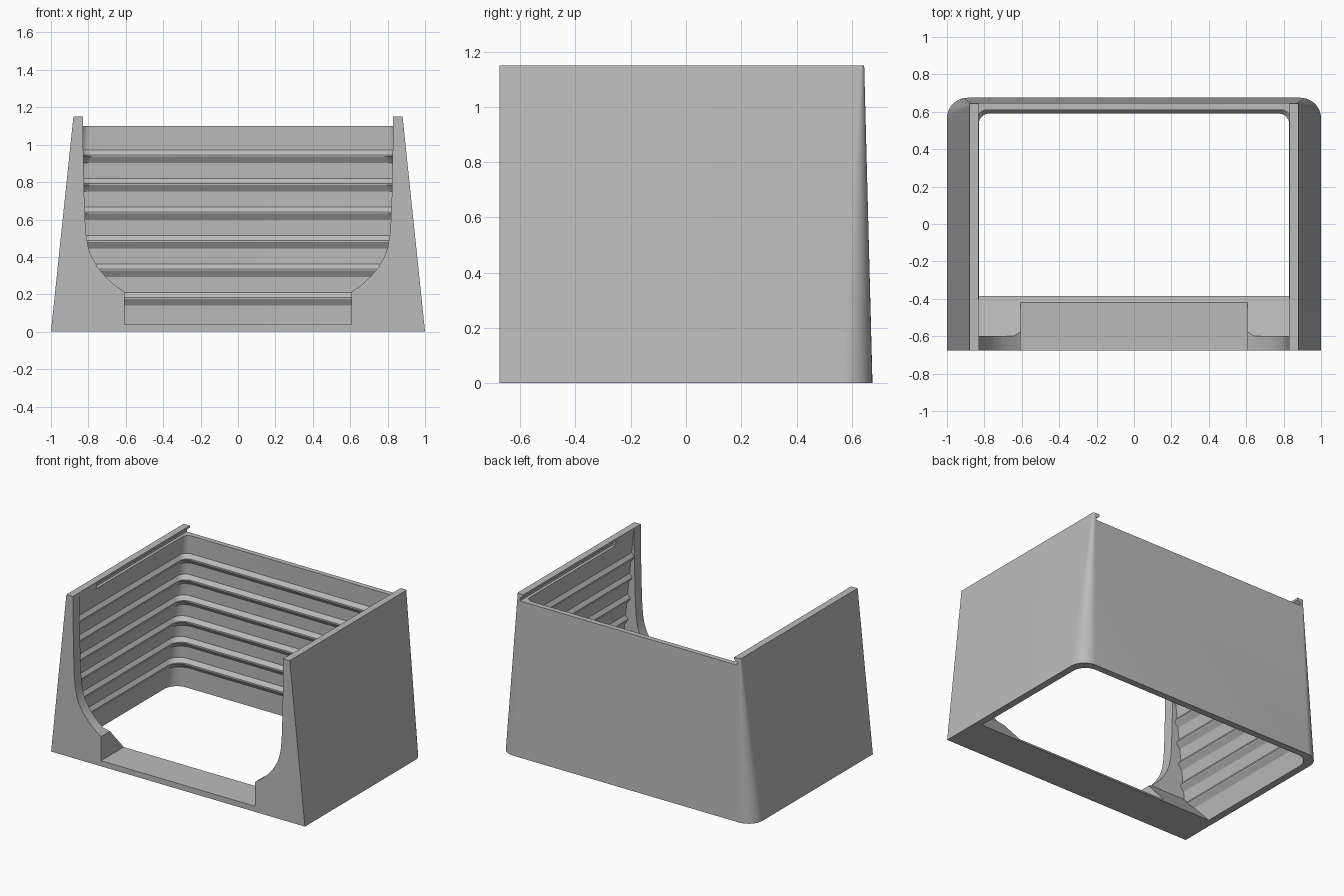
import bpy, bmesh, math

old = bpy.data.objects.get("Cube")
if old:
    bpy.data.objects.remove(old)

HEIGHT = 1.15
FRONT = -0.675


def lerp(a, b, z):
    return a + (b - a) * z / HEIGHT


def make_object(name, bm):
    bmesh.ops.recalc_face_normals(bm, faces=bm.faces)
    mesh = bpy.data.meshes.new(name)
    bm.to_mesh(mesh)
    bm.free()
    obj = bpy.data.objects.new(name, mesh)
    bpy.context.collection.objects.link(obj)
    return obj


def ring(z, half, front, back, radius, segments=10):
    """Plan outline: square front corners, rounded back corners."""
    right = [(half, front)]
    for i in range(segments + 1):
        a = math.pi / 2 * i / segments
        right.append((half - radius + radius * math.cos(a),
                      back - radius + radius * math.sin(a)))
    return [(x, y, z) for x, y in right] + [(-x, y, z) for x, y in reversed(right)]


def loft(name, rings):
    bm = bmesh.new()
    loops = [[bm.verts.new(p) for p in r] for r in rings]
    for low, high in zip(loops, loops[1:]):
        n = len(low)
        for i in range(n):
            j = (i + 1) % n
            bm.faces.new((low[i], low[j], high[j], high[i]))
    bm.faces.new(loops[0])
    bm.faces.new(loops[-1])
    return make_object(name, bm)


def prism(name, half_profile, y0, y1):
    """Mirrored x-z profile extruded along y."""
    outline = half_profile + [(-x, z) for x, z in reversed(half_profile)]
    bm = bmesh.new()
    face = bm.faces.new([bm.verts.new((x, y0, z)) for x, z in outline])
    moved = bmesh.ops.extrude_face_region(bm, geom=[face])["geom"]
    verts = [v for v in moved if isinstance(v, bmesh.types.BMVert)]
    bmesh.ops.translate(bm, verts=verts, vec=(0, y1 - y0, 0))
    return make_object(name, bm)


# Tapered outer body
body = loft("bin_shell", [ring(0, 1, FRONT, 0.675, 0.11),
                          ring(HEIGHT, 0.88, FRONT, 0.645, 0.012)])


# Ribbed cavity, with a sloped foot behind the front panel
def cavity_ring(z, rib=0.0):
    front = max(-0.6, -0.385 - 0.9 * z)
    return ring(z, lerp(0.95, 0.83, z) - rib, front,
                lerp(0.627, 0.609, z) - rib, lerp(0.1, 0.045, z))


levels = [(-0.05, 0), (0.239, 0), (1.25, 0)]
for i in range(6):
    top = 0.211 + i * 0.152
    levels += [(top, 0), (top - 0.027, 0.022), (top - 0.035, 0.022), (top - 0.07, 0)]
cavity = loft("cavity_cutter", [cavity_ring(z, rib) for z, rib in sorted(levels)])

# Front opening with curved shoulders and a lower notch
opening = prism("opening_cutter", [
    (0.606, 0.04), (0.606, 0.212), (0.66, 0.25), (0.71, 0.296), (0.75, 0.345),
    (0.782, 0.4), (0.8, 0.45), (0.811, 0.51), (0.818, 0.6), (0.823, 0.75),
    (0.828, 1.0), (0.829, 1.3)], -0.8, -0.36)

# Lid channel, open at the back
channel = prism("lid_channel_cutter", [
    (0.856, 1.1), (0.856, 1.118), (0.831, 1.135), (0.831, 1.3)], -0.4, 0.9)

for cutter in (cavity, opening, channel):
    mod = body.modifiers.new(cutter.name, "BOOLEAN")
    mod.operation = "DIFFERENCE"
    mod.solver = "EXACT"
    mod.object = cutter
    bpy.ops.object.select_all(action="DESELECT")
    body.select_set(True)
    bpy.context.view_layer.objects.active = body
    bpy.ops.object.modifier_apply(modifier=mod.name)
    bpy.data.objects.remove(cutter)

# Plain grey plastic
grey = bpy.data.materials.new("grey_plastic")
grey.use_nodes = True
colour = (0.5, 0.5, 0.5, 1)
grey.diffuse_color = colour
grey.node_tree.nodes["Principled BSDF"].inputs["Base Color"].default_value = colour
body.data.materials.clear()
body.data.materials.append(grey)
for poly in body.data.polygons:
    poly.material_index = 0

bpy.ops.object.shade_smooth_by_angle(angle=math.radians(25))
